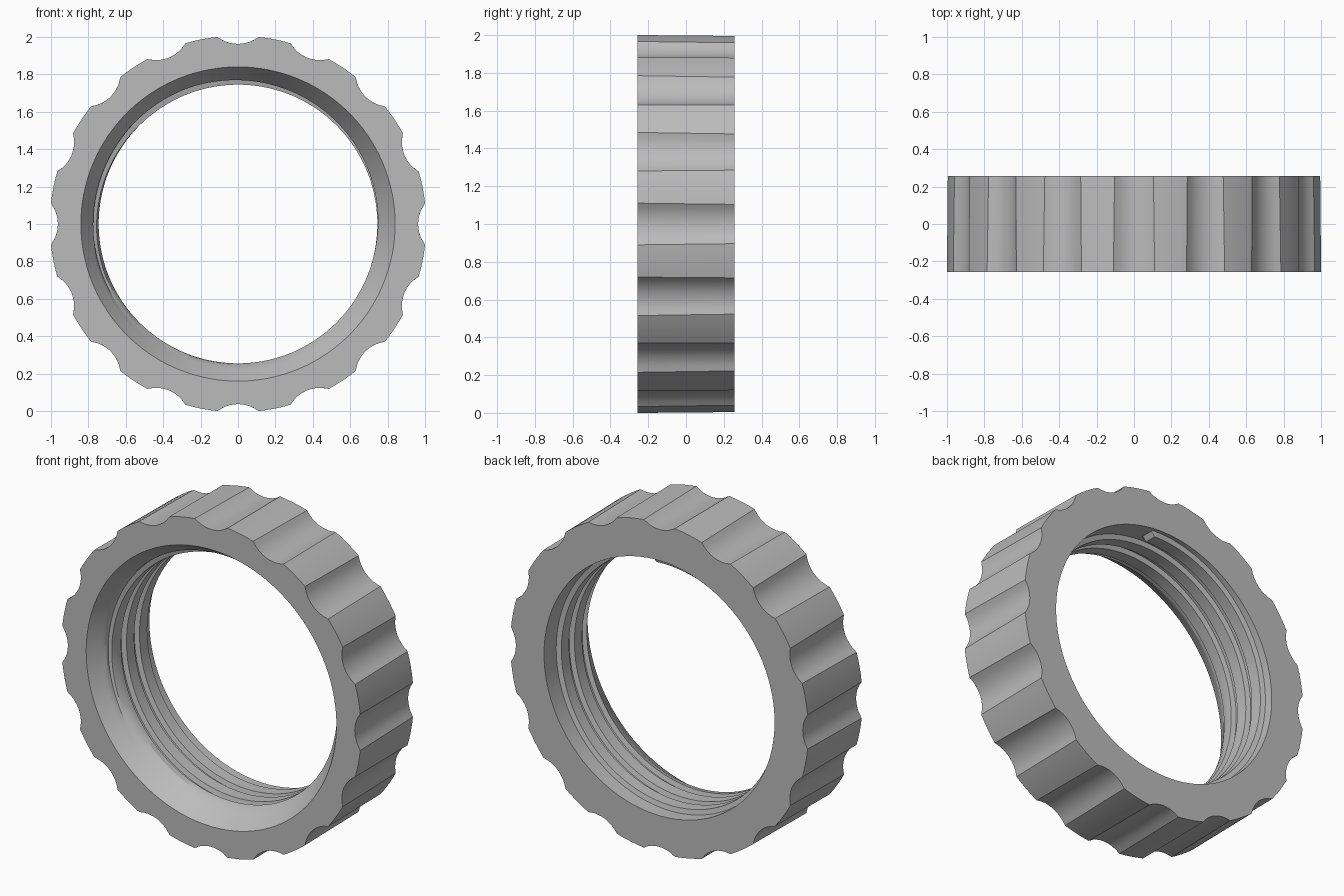
import bpy, bmesh
from math import pi, sin, cos, acos, sqrt, tau

if "Cube" in bpy.data.objects:
    bpy.data.objects.remove(bpy.data.objects["Cube"], do_unlink=True)

DEPTH = 0.512
SCALLOPS, SCALLOP_R, SCALLOP_C = 16, 0.182, 1.145
R_FRONT, R_BACK = 1.0063, 1.001
ROOT, CREST, PITCH = 0.774, 0.745, 0.125
ARC_STEPS, LAND_STEPS = 8, 4
ROW_OFFSETS = ((0, ROOT), (0.008, CREST), (0.045, CREST),
               (0.082, CREST), (0.09, ROOT), (0.108, ROOT))


def outer_profile(radius):
    """Polar points of the scalloped rim, one full turn."""
    half = acos((radius**2 + SCALLOP_C**2 - SCALLOP_R**2) / (2 * radius * SCALLOP_C))
    step = tau / SCALLOPS
    points = []
    for s in range(SCALLOPS):
        for i in range(ARC_STEPS):
            a = half * (2 * i / ARC_STEPS - 1)
            reach = SCALLOP_C * cos(a) - sqrt(SCALLOP_R**2 - (SCALLOP_C * sin(a))**2)
            points.append((s * step + a, reach))
        for i in range(LAND_STEPS):
            points.append((s * step + half + (step - 2 * half) * i / LAND_STEPS, radius))
    points.append((points[0][0] + tau, points[0][1]))
    return points


def bore_rows(angle):
    """Lead-in cone, helical thread and plain rear bore at one angle."""
    rows = [(0, 0.84)]
    for turn in range(-3, 6):
        start = 0.18 + PITCH * (turn - angle / tau)
        for offset, radius in ROW_OFFSETS:
            d = min(max(start + offset, 0), DEPTH)
            if start > 0.4:
                radius = ROOT
            rows.append((d, max(radius, 0.84 - 0.67 * d)))
    return rows + [(DEPTH, ROOT)]


# Threaded scalloped ring: each column is a closed section of the ring
bm = bmesh.new()


def vert(angle, radius, d):
    return bm.verts.new((radius * cos(angle), d - DEPTH / 2, 1 + radius * sin(angle)))


columns = []
for (a, r), (b, q) in zip(outer_profile(R_FRONT), outer_profile(R_BACK)):
    section = [vert(b, q, DEPTH), vert(a, r, 0)]
    section += [vert(a, radius, d) for d, radius in bore_rows(a)]
    columns.append(section)
for left, right in zip(columns, columns[1:]):
    for i in range(len(left)):
        j = (i + 1) % len(left)
        bm.faces.new((left[i], left[j], right[j], right[i]))
bmesh.ops.remove_doubles(bm, verts=bm.verts, dist=0.0002)
bmesh.ops.recalc_face_normals(bm, faces=bm.faces)

mesh = bpy.data.meshes.new("threaded_ring")
bm.to_mesh(mesh)
bm.free()
ring = bpy.data.objects.new("threaded_ring", mesh)
bpy.context.collection.objects.link(ring)

# Plain grey finish
grey = bpy.data.materials.new("plain_grey")
grey.use_nodes = True
color = (0.5, 0.5, 0.5, 1)
grey.diffuse_color = color
grey.node_tree.nodes["Principled BSDF"].inputs["Base Color"].default_value = color
mesh.materials.append(grey)

bpy.ops.object.select_all(action="DESELECT")
ring.select_set(True)
bpy.context.view_layer.objects.active = ring
bpy.ops.object.shade_smooth_by_angle(angle=pi / 6)
